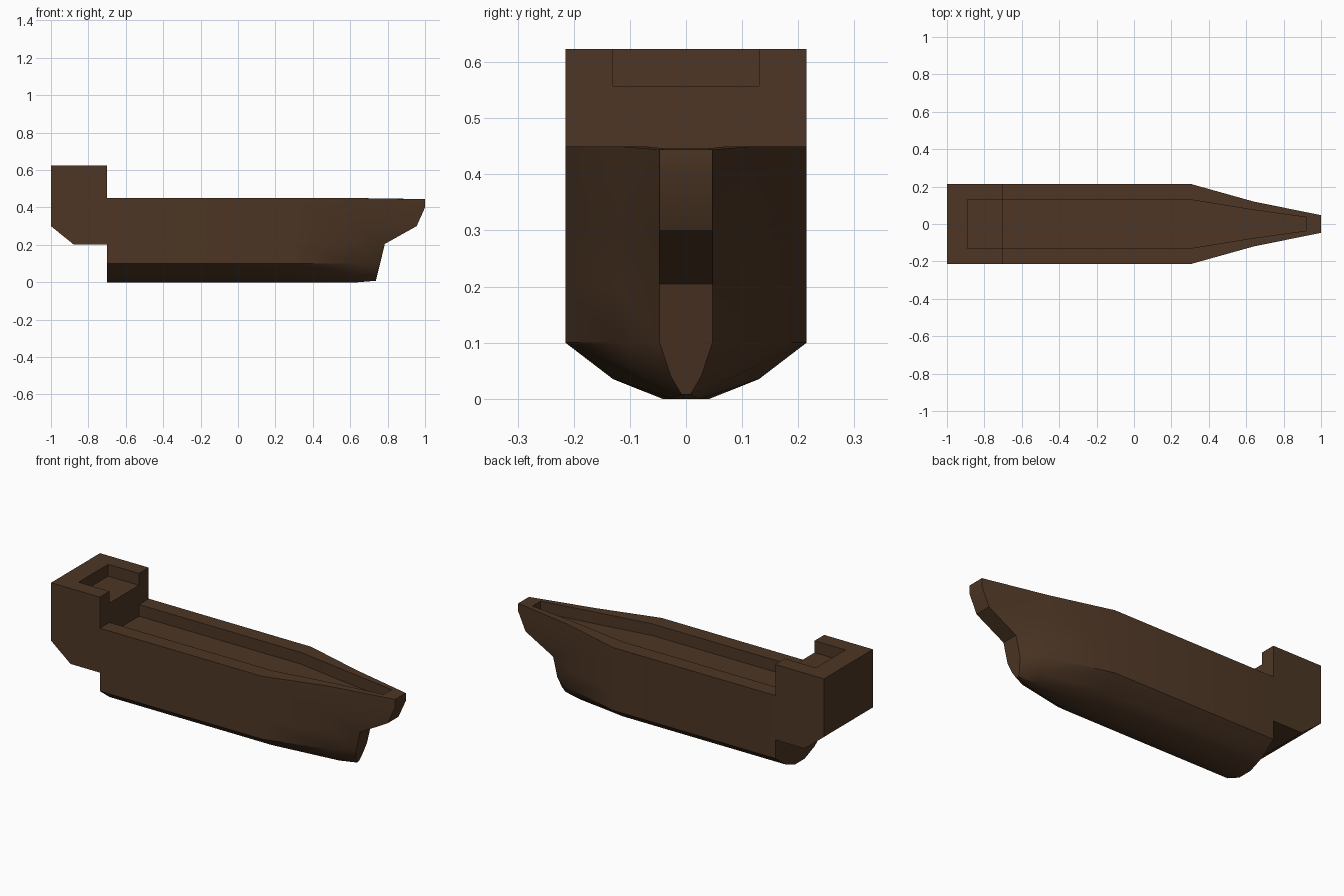
import bpy, bmesh, math

if "Cube" in bpy.data.objects:
    bpy.data.objects.remove(bpy.data.objects["Cube"])

wood = bpy.data.materials.new("dark_brown_wood")
wood.diffuse_color = (0.074, 0.037, 0.018, 1)
wood.use_nodes = True
wood.node_tree.nodes["Principled BSDF"].inputs["Base Color"].default_value = wood.diffuse_color


def loft(name, stations, cap_from):
    """Mirror half-sections across y and skin them.
    Each station lists (x, half_width, z) from inner floor edge round to keel.
    The last station is closed left-to-right, the first gets one flat cap."""
    bm = bmesh.new()
    rows = [[[bm.verts.new((x, s * y, z)) for x, y, z in st] for s in (1, -1)]
            for st in stations]
    n = len(stations[0])
    for a, b in zip(rows, rows[1:]):
        for s in (0, 1):
            for j in range(n - 1):
                bm.faces.new((a[s][j], a[s][j + 1], b[s][j + 1], b[s][j]))
        for j in (0, n - 1):                       # floor and keel strips
            bm.faces.new((a[0][j], a[1][j], b[1][j], b[0][j]))
    left, right = rows[-1]
    for j in range(n - 1):                         # end wall, rim and stem
        bm.faces.new((left[j], left[j + 1], right[j + 1], right[j]))
    left, right = rows[0]
    bm.faces.new(left[cap_from:] + right[cap_from:][::-1])
    bmesh.ops.recalc_face_normals(bm, faces=bm.faces[:])
    me = bpy.data.meshes.new(name)
    bm.to_mesh(me)
    bm.free()
    me.materials.append(wood)
    ob = bpy.data.objects.new(name, me)
    bpy.context.collection.objects.link(ob)
    bpy.ops.object.select_all(action='DESELECT')
    ob.select_set(True)
    bpy.context.view_layer.objects.active = ob
    bpy.ops.object.shade_smooth_by_angle(angle=math.radians(30))
    return ob


DECK, RIM = 0.385, 0.45


def section(x, inner, outer, bilge, keel):
    return ([(x, inner, DECK), (x, inner, RIM)]
            + [(x, outer, z) for z in (RIM, 0.4, 0.3, 0.2, 0.1)]
            + [(x, bilge, 0.035), (x, keel, 0)])


# main hull with sunken deck, ending in the stepped stem
stem = [(0.92, 0.036, DECK), (0.92, 0.036, 0.446),
        (1.0, 0.047, 0.444), (1.0, 0.047, 0.4), (0.955, 0.047, 0.3),
        (0.785, 0.047, 0.205), (0.76, 0.047, 0.1),
        (0.745, 0.027, 0.04), (0.737, 0.008, 0.008)]
loft("hull", [section(-0.7, 0.13, 0.215, 0.13, 0.042),
              section(0.3, 0.13, 0.215, 0.13, 0.042),
              section(0.64, 0.075, 0.12, 0.075, 0.025),
              stem], 5)

# raised stern castle with a tray open towards the deck
levels = [(-0.89, 0.13, 0.557), (-0.89, 0.13, 0.623), (-1.0, 0.215, 0.623),
          (-1.0, 0.215, 0.3), (-0.88, 0.215, 0.203)]
loft("stern_castle", [[(-0.7, y, z) for _, y, z in levels], levels], 0)
